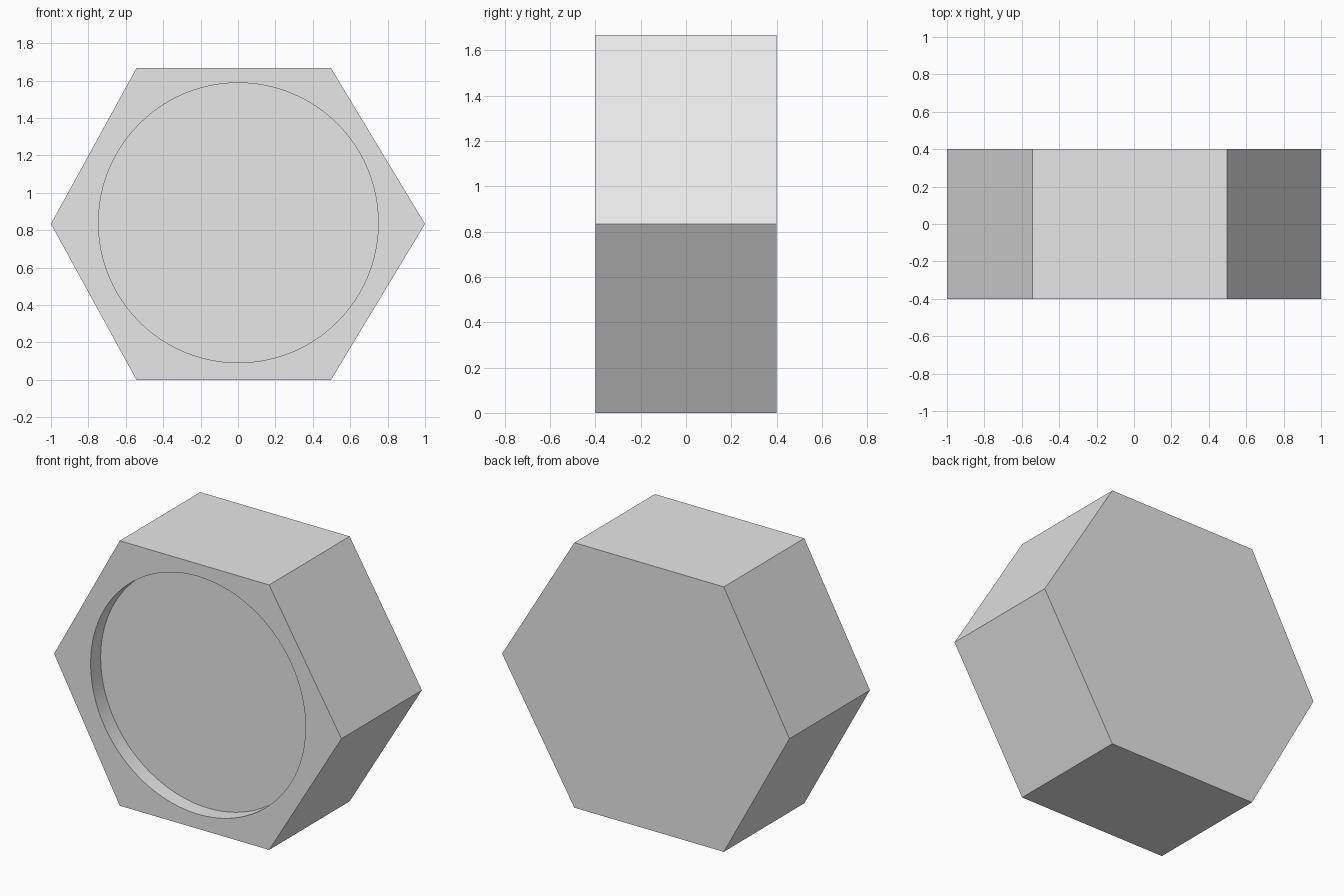
import bpy
import bmesh
import math
from mathutils import Matrix

default = bpy.data.objects.get("Cube")
if default:
    bpy.data.objects.remove(default, do_unlink=True)

HALF_DEPTH = 0.4
RECESS_DEPTH = 0.1
RECESS_RADIUS = 0.748

# Single grey finish
grey = bpy.data.materials.new("light_grey")
grey.use_nodes = True
colour = (0.8, 0.8, 0.8, 1.0)
grey.diffuse_color = colour
grey.node_tree.nodes["Principled BSDF"].inputs["Base Color"].default_value = colour


def add_object(name, bm):
    bmesh.ops.recalc_face_normals(bm, faces=bm.faces)
    mesh = bpy.data.meshes.new(name)
    bm.to_mesh(mesh)
    bm.free()
    mesh.materials.append(grey)
    obj = bpy.data.objects.new(name, mesh)
    bpy.context.collection.objects.link(obj)
    return obj


# Hexagonal body, extruded from front to back
outline = [(-1, 0.834), (-0.543, 0), (0.497, 0), (1, 0.834), (0.497, 1.667), (-0.543, 1.667)]
bm = bmesh.new()
front = bm.faces.new([bm.verts.new((x, -HALF_DEPTH, z)) for x, z in outline])
extruded = bmesh.ops.extrude_face_region(bm, geom=[front], use_keep_orig=True)
back_verts = [g for g in extruded["geom"] if isinstance(g, bmesh.types.BMVert)]
bmesh.ops.translate(bm, verts=back_verts, vec=(0, 2 * HALF_DEPTH, 0))
body = add_object("hexagonal_body", bm)

# Cutter for the shallow round recess in the front
bm = bmesh.new()
placement = Matrix.Translation((0.002, -HALF_DEPTH, 0.84)) @ Matrix.Rotation(math.pi / 2, 4, "X")
bmesh.ops.create_cone(bm, cap_ends=True, segments=96, radius1=RECESS_RADIUS,
                      radius2=RECESS_RADIUS, depth=2 * RECESS_DEPTH, matrix=placement)
cutter = add_object("recess_cutter", bm)
cutter.hide_render = True

# Cut the recess and keep the rim sharp
recess = body.modifiers.new("round_recess", "BOOLEAN")
recess.operation = "DIFFERENCE"
recess.solver = "EXACT"
recess.object = cutter
bpy.ops.object.select_all(action="DESELECT")
body.select_set(True)
bpy.context.view_layer.objects.active = body
bpy.ops.object.modifier_apply(modifier=recess.name)
bpy.data.objects.remove(cutter, do_unlink=True)
bpy.ops.object.shade_smooth_by_angle(angle=math.radians(30))
